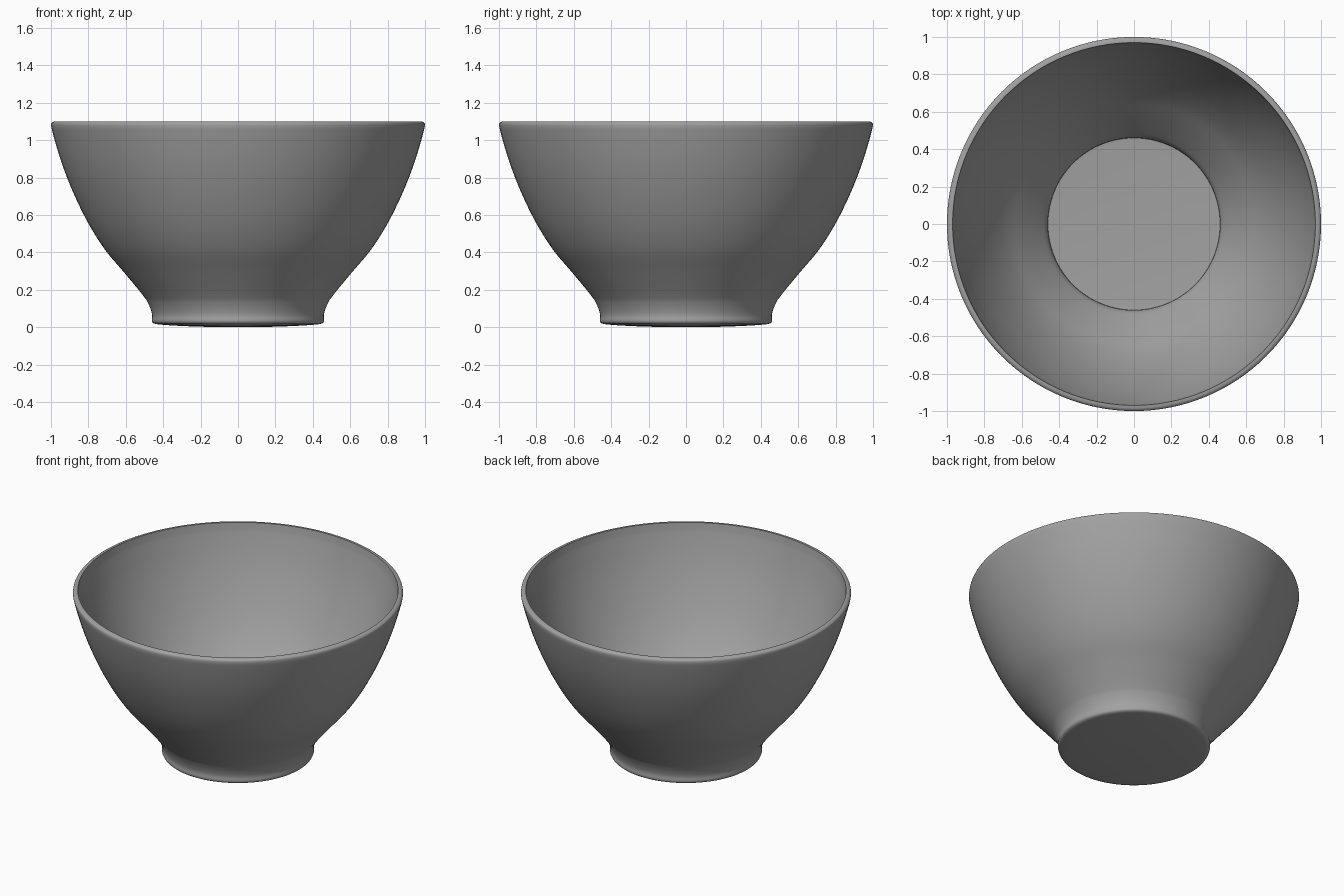
import bpy
import bmesh
import math
from mathutils import Vector

cube = bpy.data.objects.get("Cube")
if cube:
    bpy.data.objects.remove(cube, do_unlink=True)

SEGMENTS = 128
THICKNESS = 0.03


def smooth_path(points, steps=4):
    """Catmull-Rom curve through (radius, height) points."""
    pts = [Vector((r, 0, z)) for r, z in points]
    ends = [2 * pts[0] - pts[1]] + pts + [2 * pts[-1] - pts[-2]]
    path = []
    for a, b, c, d in zip(ends, ends[1:], ends[2:], ends[3:]):
        for i in range(steps):
            t = i / steps
            path.append(0.5 * (2 * b + (c - a) * t
                               + (2 * a - 5 * b + 4 * c - d) * t ** 2
                               + (3 * b - a - 3 * c + d) * t ** 3))
    return path + [pts[-1]]


def inset_path(path, distance):
    """Copy of a path moved towards its inner side."""
    result = []
    for before, point, after in zip(path, path[1:], path[2:]):
        along = (after - before).normalized()
        result.append(point + distance * Vector((-along.z, 0, along.x)))
    return result


def lathe(name, path, material):
    """Spin a profile around the vertical axis."""
    bm = bmesh.new()
    verts = [bm.verts.new(p) for p in path]
    edges = [bm.edges.new(pair) for pair in zip(verts, verts[1:])]
    bmesh.ops.spin(bm, geom=verts + edges, cent=(0, 0, 0), axis=(0, 0, 1),
                   angle=math.tau, steps=SEGMENTS)
    bmesh.ops.remove_doubles(bm, verts=bm.verts, dist=0.0002)
    bmesh.ops.recalc_face_normals(bm, faces=bm.faces)
    mesh = bpy.data.meshes.new(name)
    bm.to_mesh(mesh)
    bm.free()
    mesh.materials.append(material)
    obj = bpy.data.objects.new(name, mesh)
    bpy.context.collection.objects.link(obj)
    bpy.ops.object.select_all(action="DESELECT")
    obj.select_set(True)
    bpy.context.view_layer.objects.active = obj
    bpy.ops.object.shade_smooth_by_angle(angle=math.radians(40))


# Grey glaze
grey = bpy.data.materials.new("grey glaze")
colour = (0.36, 0.36, 0.36, 1)
grey.diffuse_color = colour
grey.use_nodes = True
grey.node_tree.nodes["Principled BSDF"].inputs["Base Color"].default_value = colour

# Slightly domed underside and rounded foot
base = smooth_path([(0, 0), (0.2, 0.003), (0.36, 0.01), (0.44, 0.017)])
foot = smooth_path([(0.455, 0.022), (0.461, 0.035), (0.459, 0.065),
                    (0.47, 0.105), (0.489, 0.145)], 3)

# Flared outer wall
wall = smooth_path([(0.489, 0.145), (0.53, 0.198), (0.615, 0.3), (0.7, 0.4),
                    (0.768, 0.5), (0.824, 0.6), (0.872, 0.7), (0.914, 0.8),
                    (0.95, 0.9), (0.98, 1.0), (0.996, 1.06)])

# Flat rim with a rounded outer lip
rim = smooth_path([(1.0, 1.08), (0.997, 1.092), (0.985, 1.1)], 3)
rim.append(Vector((0.97, 0, 1.1)))

# Inner wall following the outer one, down to a flat floor with a crisp edge
inner = inset_path(wall, THICKNESS)[::-1]
floor = [Vector((r, 0, z)) for r, z in
         [(0.461, 0.15), (0.46, 0.12), (0.44, 0.118), (0, 0.116)]]

lathe("bowl", base + foot + wall[1:] + rim + inner + floor, grey)
